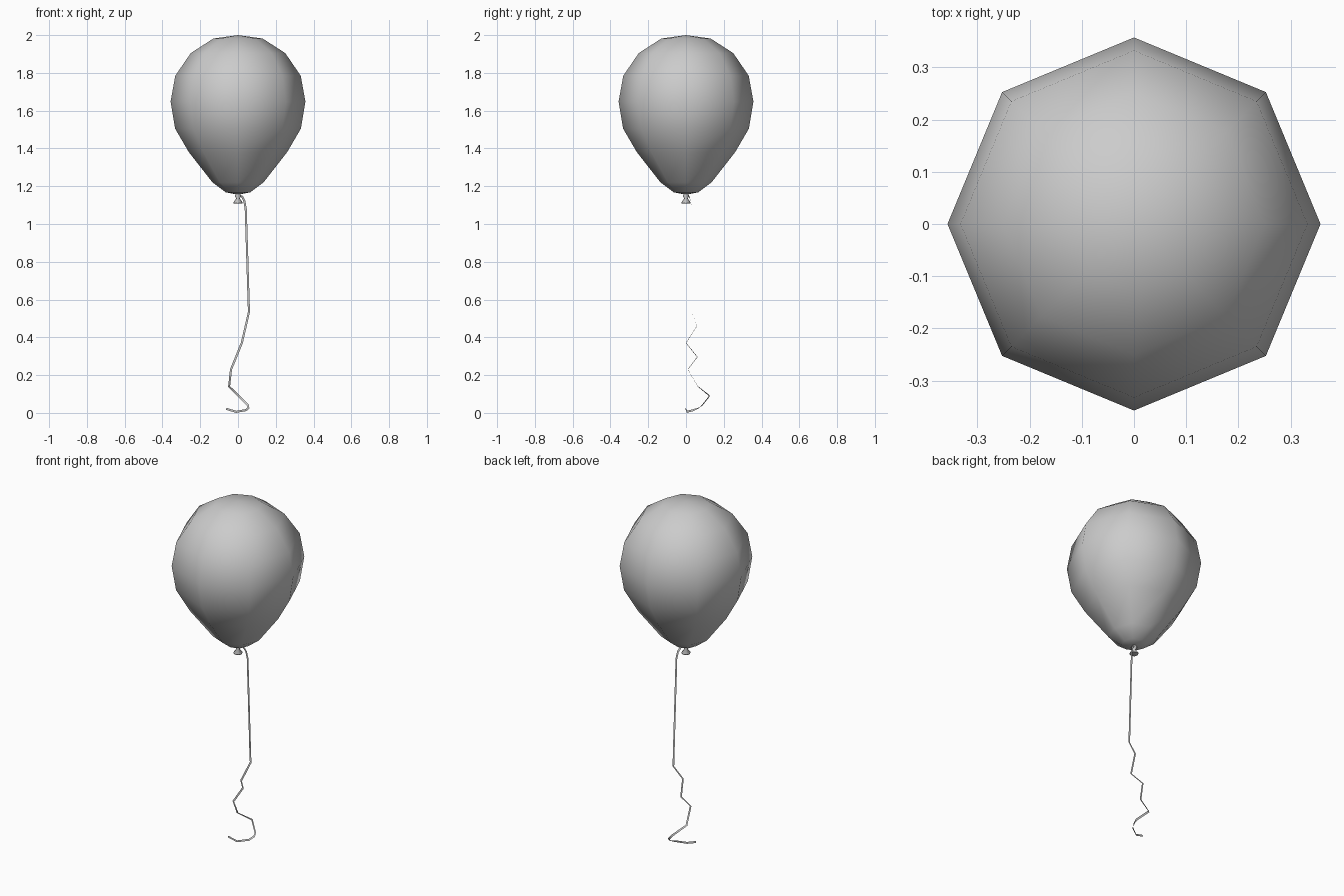
import bpy, math
from mathutils import Vector

if "Cube" in bpy.data.objects:
    bpy.data.objects.remove(bpy.data.objects["Cube"])


def make_object(name, verts, faces):
    mesh = bpy.data.meshes.new(name)
    mesh.from_pydata(verts, [], faces)
    mesh.update()
    mesh.shade_smooth()
    obj = bpy.data.objects.new(name, mesh)
    bpy.context.collection.objects.link(obj)
    return obj


def lathe(name, profile, sides):
    """Revolve (radius, z) pairs, listed bottom to top; radius 0 makes a pole."""
    verts, rings, faces = [], [], []
    for r, z in profile:
        n = sides if r > 0 else 1
        rings.append([len(verts) + i % n for i in range(sides)])
        for i in range(n):
            a = 2 * math.pi * i / sides
            verts.append((r * math.cos(a), r * math.sin(a), z))
    for low, high in zip(rings, rings[1:]):
        for i in range(sides):
            j = (i + 1) % sides
            quad = [low[i], low[j], high[j], high[i]]
            faces.append(list(dict.fromkeys(quad)))
    return make_object(name, verts, faces)


def ribbon(name, path, width):
    """Flat strip whose width lies in the XZ plane, across the path."""
    pts = [Vector(p) for p in path]
    verts = []
    for i, p in enumerate(pts):
        t = pts[min(i + 1, len(pts) - 1)] - pts[max(i - 1, 0)]
        side = Vector((t.z, 0, -t.x)).normalized() * width / 2
        verts += [p - side, p + side]
    faces = [(2 * i, 2 * i + 1, 2 * i + 3, 2 * i + 2) for i in range(len(pts) - 1)]
    return make_object(name, verts, faces)


# Eight-sided teardrop balloon
lathe("balloon", [(0, 1.155), (0.065, 1.168), (0.135, 1.22), (0.26, 1.38),
                  (0.333, 1.505), (0.357, 1.648), (0.332, 1.785),
                  (0.25, 1.905), (0.13, 1.982), (0, 2.0)], 8)

# Pinched neck with flared lip, hollow underneath
lathe("knot", [(0, 1.13), (0.023, 1.109), (0.025, 1.114), (0.009, 1.135),
               (0.017, 1.148), (0.012, 1.162)], 8)

# Curling flat string
ribbon("string", [(0.005, 0.01, 1.15), (0.022, 0.018, 1.145), (0.034, 0.026, 1.12),
                  (0.041, 0.03, 1.08), (0.058, 0.03, 0.535), (0.041, 0.058, 0.46),
                  (0.02, 0.0, 0.37), (-0.01, 0.06, 0.296), (-0.037, 0.01, 0.23),
                  (-0.047, 0.063, 0.14), (0.003, 0.125, 0.09), (0.053, 0.085, 0.04),
                  (0.055, 0.07, 0.027), (0.043, 0.04, 0.015), (-0.01, 0.005, 0.0055),
                  (-0.063, -0.002, 0.022)], 0.011)
